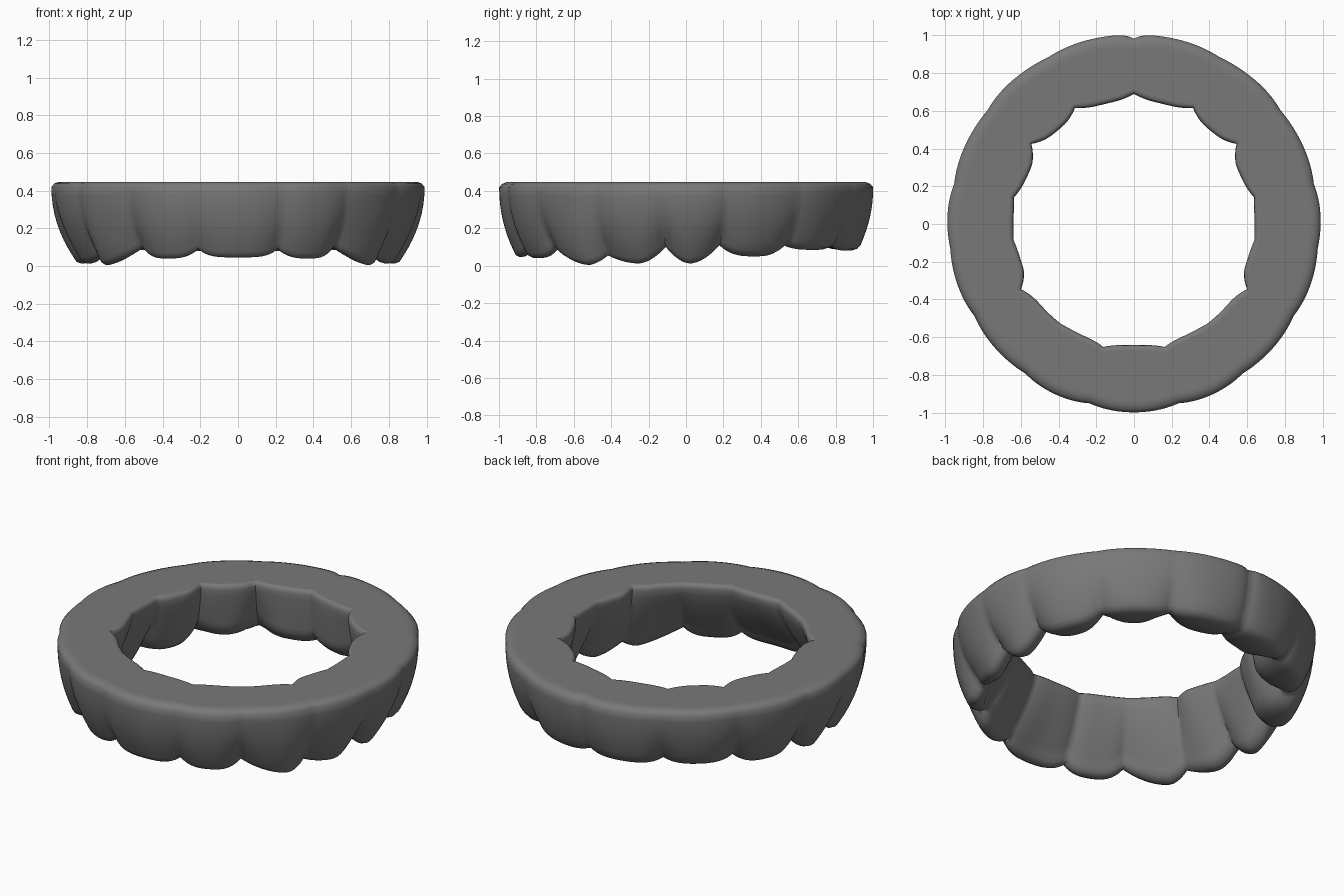
import bpy, bmesh
from math import radians, cos, sin

TOP = 0.447
# Per lobe, right half, back to front:
# start angle, end angle, (bottom z, outer top r, inner top r, outer bottom r, inner bottom r, inner foot lift),
# bottom flatness, tip shift
lobes = [
    (90, 63, (0.08, 1.006, 0.655, 0.945, 0.675, 0.05), 4.0, 0.0),
    (63, 38, (0.085, 0.998, 0.640, 0.930, 0.675, 0.045), 3.5, 0.0),
    (38, 12.5, (0.05, 0.988, 0.620, 0.900, 0.695, 0.03), 3.0, 0.0),
    (12.5, -7.5, (0.012, 0.990, 0.640, 0.870, 0.755, 0.01), 1.8, 0.1),
    (-7.5, -30, (0.012, 0.990, 0.630, 0.875, 0.765, 0.01), 1.8, -0.1),
    (-30, -54, (0.004, 0.988, 0.655, 0.910, 0.805, 0.01), 1.6, -0.45),
    (-54, -76, (0.04, 0.995, 0.650, 0.910, 0.815, 0.005), 3.0, 0.0),
    (-76, -104, (0.046, 0.999, 0.642, 0.920, 0.835, 0.005), 4.0, 0.0),
]
# Shared grooves between lobes, same six values
grooves = [
    (0.105, 0.983, 0.690, 0.925, 0.715, 0.04),
    (0.110, 0.995, 0.690, 0.905, 0.740, 0.10),
    (0.110, 0.984, 0.690, 0.890, 0.740, 0.06),
    (0.110, 0.977, 0.652, 0.865, 0.750, 0.03),
    (0.100, 0.983, 0.645, 0.860, 0.765, 0.02),
    (0.055, 0.977, 0.692, 0.860, 0.785, 0.02),
    (0.100, 0.980, 0.656, 0.880, 0.805, 0.01),
    (0.090, 0.980, 0.672, 0.895, 0.820, 0.01),
]


def section(zb, ro, ri, rbo, rbi, lift):
    # closed cross-section: flat top, curved outer wall, rounded foot, inner wall
    mid = (rbo + rbi) / 2
    e = min(0.05, (rbo - rbi) * 0.35)
    pts = [(ri + 0.015, TOP), (ri + 0.03, TOP), (ro - 0.065, TOP),
           (ro - 0.04, TOP), (ro - 0.015, TOP - 0.01)]
    for k in range(9):
        s = k / 8
        pts.append((ro - (ro - rbo) * s ** 2.1, 0.42 + (zb + 0.03 - 0.42) * s))
    pts += [(rbo - e * 0.35, zb + 0.01), (rbo - e, zb), (mid, zb + lift * 0.2),
            (rbi + e, zb + lift * 0.6), (rbi + e * 0.35, zb + lift + 0.012)]
    for k in range(8, -1, -1):
        s = k / 8
        pts.append((ri + (rbi - ri) * s ** 1.4, 0.42 + (zb + lift + 0.04 - 0.42) * s))
    pts.append((ri + 0.004, TOP - 0.01))
    return pts


# Right half stations, then the mirrored left half
N = 16
half = []
for i, (a0, a1, crown, p, tip) in enumerate(lobes):
    g0, g1 = grooves[i], grooves[min(i + 1, 7)]
    last = i == 7
    for j in range(N // 2 + 1 if last else N):
        u = 2 * j / N - 1
        v = (u - tip) / (1 - tip if u > tip else 1 + tip)
        g = g0 if u < 0 else g1
        gz = g0[0] if v < 0 else g1[0]
        outer = 6.0 if i == 0 and u < 0 else 2.2
        vals = [gz + (crown[0] - gz) * (1 - abs(v) ** p)]
        for b, c, q in zip(g[1:], crown[1:], (outer, 2.6, 2.2, 2.2, 1.6)):
            vals.append(b + (c - b) * (1 - abs(u) ** q))
        half.append((a0 + (a1 - a0) * j / N, section(*vals)))
stations = half + [(180 - a, s) for a, s in half[-2:0:-1]]

bm = bmesh.new()
rings = []
for a, sec in stations:
    c, s = cos(radians(a)), sin(radians(a))
    rings.append([bm.verts.new((r * c, r * s, z)) for r, z in sec])
for A, B in zip(rings, rings[1:] + rings[:1]):
    n = len(A)
    for k in range(n):
        bm.faces.new((A[k], A[(k + 1) % n], B[(k + 1) % n], B[k]))
bmesh.ops.recalc_face_normals(bm, faces=bm.faces)
mesh = bpy.data.meshes.new("lobed_ring")
bm.to_mesh(mesh)
bm.free()
ring = bpy.data.objects.new("lobed_ring", mesh)
bpy.context.collection.objects.link(ring)

# Dark grey surface
mat = bpy.data.materials.new("dark_grey")
mat.diffuse_color = (0.19, 0.19, 0.19, 1)
mesh.materials.append(mat)

bpy.context.view_layer.objects.active = ring
ring.select_set(True)
bpy.ops.object.shade_smooth_by_angle(angle=radians(65))
